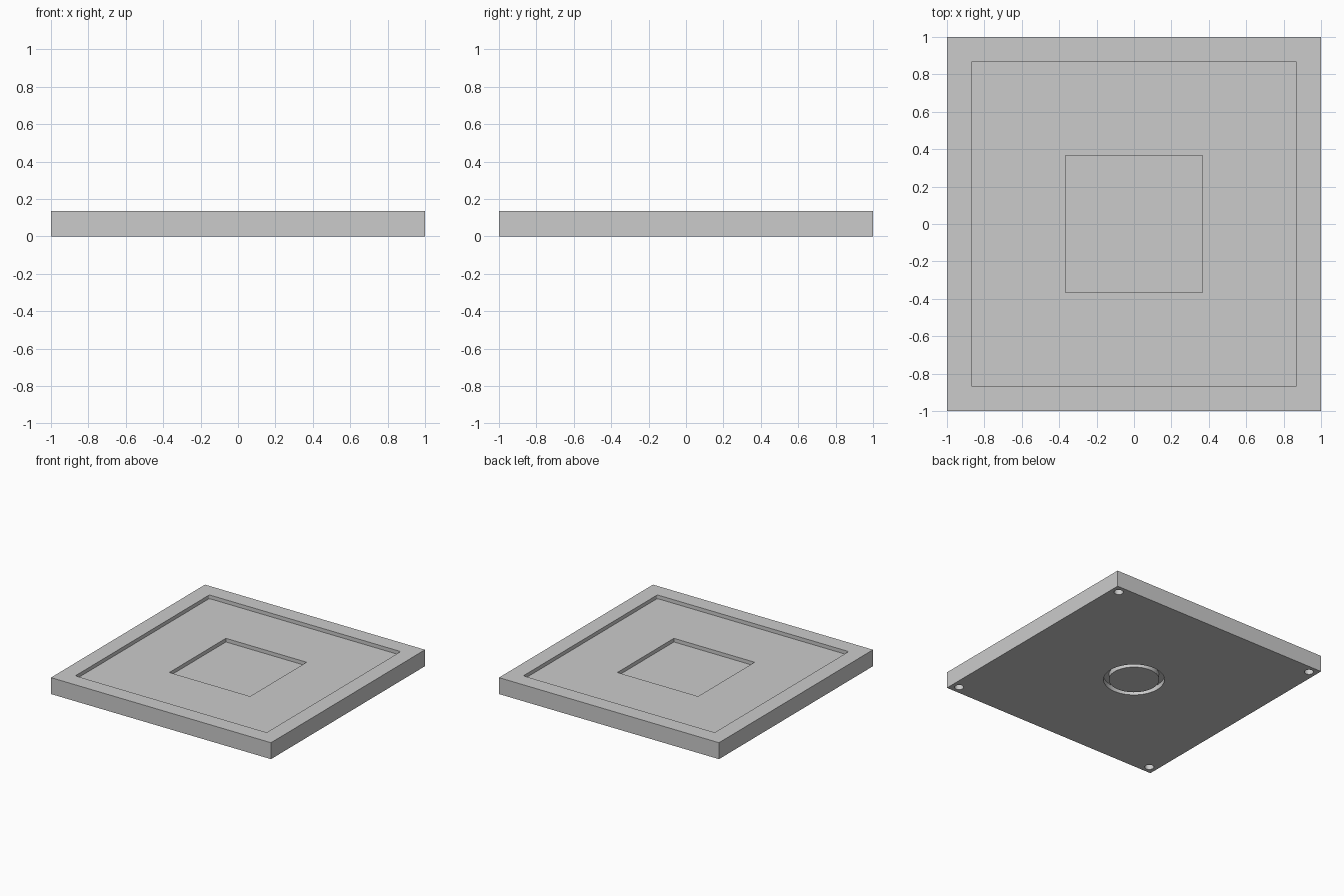
import bpy
import bmesh
from mathutils import Matrix

HEIGHT = 0.135

cube = bpy.data.objects.get("Cube")
if cube:
    bpy.data.objects.remove(cube, do_unlink=True)

# One plain grey for the whole tile
grey = bpy.data.materials.new("plain_grey")
grey.use_nodes = True
colour = (0.6, 0.6, 0.6, 1)
grey.diffuse_color = colour
grey.node_tree.nodes["Principled BSDF"].inputs["Base Color"].default_value = colour


def make_object(name, bm):
    mesh = bpy.data.meshes.new(name)
    bmesh.ops.recalc_face_normals(bm, faces=bm.faces)
    bm.to_mesh(mesh)
    bm.free()
    mesh.materials.append(grey)
    obj = bpy.data.objects.new(name, mesh)
    bpy.context.collection.objects.link(obj)
    return obj


def box(name, half, z0, z1, corner=0):
    bm = bmesh.new()
    bmesh.ops.create_cube(bm, size=1)
    bmesh.ops.scale(bm, vec=(2 * half, 2 * half, z1 - z0), verts=bm.verts)
    bmesh.ops.translate(bm, vec=(0, 0, (z0 + z1) / 2), verts=bm.verts)
    if corner:
        upright = [e for e in bm.edges
                   if abs(e.verts[0].co.z - e.verts[1].co.z) > 0.001]
        bmesh.ops.bevel(bm, geom=upright, offset=corner, segments=4,
                        profile=0.5, affect='EDGES')
    return make_object(name, bm)


def ring(name, inner, outer, z0, z1, sides=64):
    bm = bmesh.new()
    corners = [bm.verts.new((r, 0, z)) for r, z in
               ((inner, z0), (outer, z0), (outer, z1), (inner, z1))]
    edges = [bm.edges.new((corners[i], corners[(i + 1) % 4])) for i in range(4)]
    bmesh.ops.spin(bm, geom=corners + edges, cent=(0, 0, 0), axis=(0, 0, 1),
                   angle=6.283185, steps=sides, use_merge=True)
    bmesh.ops.remove_doubles(bm, verts=bm.verts, dist=0.0001)
    return make_object(name, bm)


def corner_holes(name, radius, offset, depth):
    bm = bmesh.new()
    for x in (-offset, offset):
        for y in (-offset, offset):
            bmesh.ops.create_cone(bm, cap_ends=True, segments=24,
                                  radius1=radius, radius2=radius, depth=2 * depth,
                                  matrix=Matrix.Translation((x, y, 0)))
    return make_object(name, bm)


# Square slab
tile = box("tile_base", 1, 0, HEIGHT)

# Recesses in the top, ring groove and corner holes underneath
cutters = [
    box("tray_cutter", 0.87, HEIGHT - 0.03, HEIGHT + 0.1, 0.01),
    box("centre_cutter", 0.367, HEIGHT - 0.06, HEIGHT + 0.1),
    ring("groove_cutter", 0.19, 0.23, -0.05, 0.04),
    corner_holes("corner_hole_cutter", 0.035, 0.935, 0.04),
]
for cutter in cutters:
    cut = tile.modifiers.new(cutter.name, 'BOOLEAN')
    cut.operation = 'DIFFERENCE'
    cut.solver = 'EXACT'
    cut.object = cutter
    cutter.hide_render = True
    cutter.hide_set(True)

# Round walls smooth, every corner sharp
bpy.ops.object.select_all(action='DESELECT')
tile.select_set(True)
bpy.context.view_layer.objects.active = tile
for cut in list(tile.modifiers):
    bpy.ops.object.modifier_apply(modifier=cut.name)
for cutter in cutters:
    bpy.data.objects.remove(cutter, do_unlink=True)
bpy.ops.object.shade_smooth_by_angle(angle=0.6)
